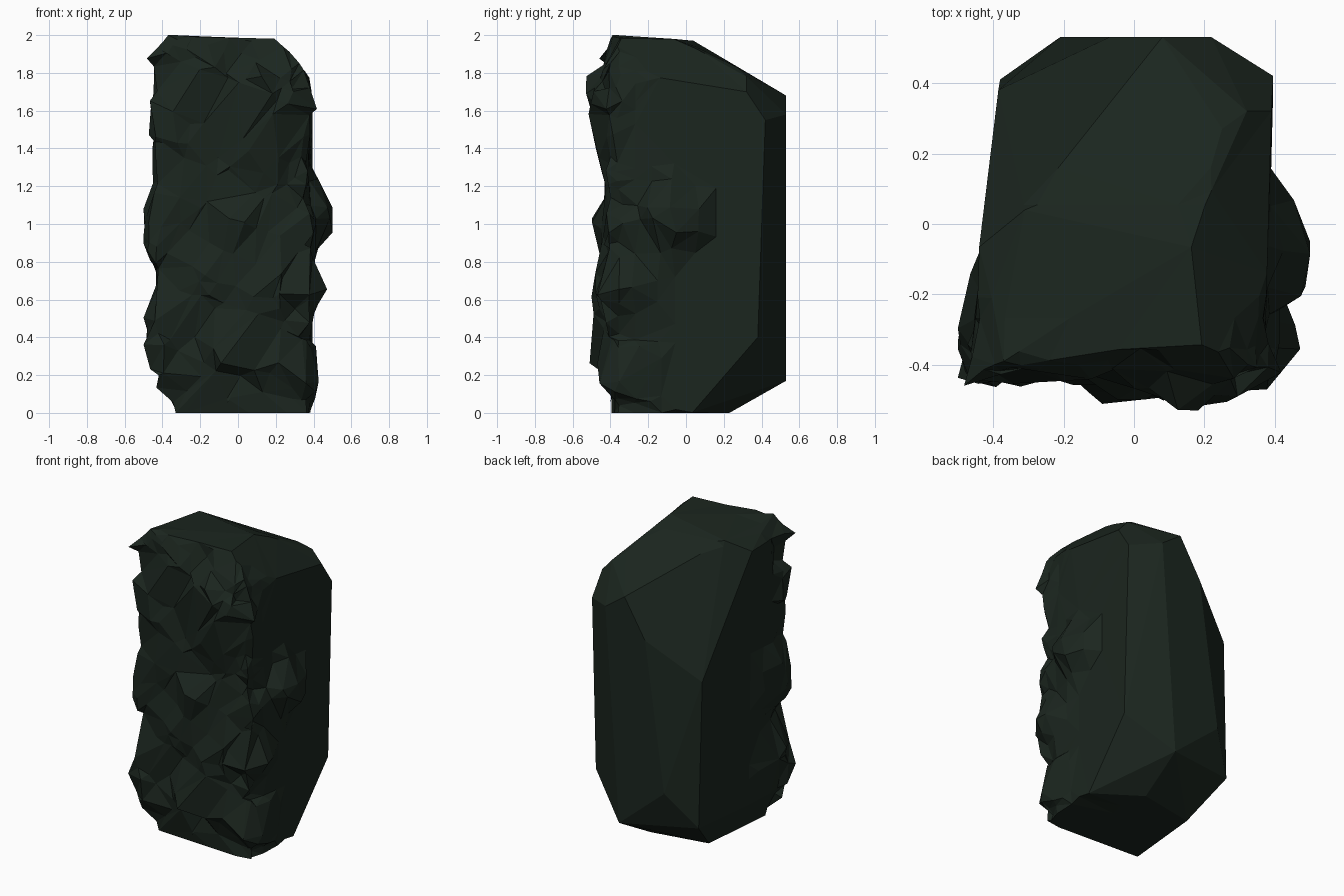
import bpy, bmesh, random
from mathutils import Vector, noise

if "Cube" in bpy.data.objects:
    bpy.data.objects.remove(bpy.data.objects["Cube"])

random.seed(11)

# Broad cleaved planes of the boulder: corner points, hulled
CORNERS = [
    # base
    (-0.33, -0.36, 0), (0.37, -0.40, 0), (0.385, 0.03, 0), (0.10, 0.23, 0), (-0.28, 0.16, 0),
    # lower back edges
    (0.395, 0.38, 0.40), (0.12, 0.53, 0.17), (-0.21, 0.53, 0.45), (-0.38, 0.41, 0.22),
    # upper back edges
    (0.395, 0.42, 1.55), (0.22, 0.53, 1.58), (0.08, 0.53, 1.68), (-0.07, 0.53, 1.43),
    (-0.385, 0.38, 1.18),
    # top
    (0.19, -0.34, 1.98), (0.16, -0.04, 1.98), (0.25, 0.27, 1.83), (0.32, 0.32, 1.78),
    (0.39, 0.32, 1.70), (-0.31, 0.04, 1.97), (-0.44, -0.07, 1.90), (-0.37, -0.39, 2.00),
    # front face
    (-0.45, -0.42, 1.90), (-0.45, -0.42, 0.20), (0.37, -0.42, 1.82), (0.385, -0.43, 0.15),
    (0.20, -0.47, 1.70), (0.22, -0.48, 0.25),
]

# Large knobs on the rough side: centre, radius, height
KNOBS = [
    ((0.39, -0.08, 1.03), 0.22, 0.13), ((0.39, -0.27, 0.64), 0.17, 0.07),
    ((0.39, -0.30, 0.22), 0.20, 0.06), ((-0.45, -0.30, 1.00), 0.25, 0.05),
    ((-0.45, -0.32, 0.40), 0.22, 0.045), ((-0.45, -0.36, 1.60), 0.14, 0.04),
    ((0.00, -0.46, 0.42), 0.25, 0.05), ((0.12, -0.46, 1.58), 0.22, 0.06),
    ((-0.30, -0.44, 1.33), 0.16, 0.05), ((0.05, -0.46, 1.02), 0.22, 0.03),
]


def bump(p):
    """Outward push of a point on the rough side."""
    front = min(1, max(0, (-0.22 - p.y) / 0.14))
    cell = noise.voronoi(Vector((p.x * 3.8, p.y * 3.8, p.z * 5.2)))[0][0]
    push = (0.065 - 0.15 * cell) * front
    for c, r, h in KNOBS:
        d = (p - Vector(c)).length / r
        if d < 1:
            push += h * (1 - d * d)
    return max(push, -0.05)


bm = bmesh.new()
for c in CORNERS:
    bm.verts.new(c)
hull = bmesh.ops.convex_hull(bm, input=bm.verts)
junk = [g for g in hull["geom_interior"] if isinstance(g, bmesh.types.BMVert)]
bmesh.ops.delete(bm, geom=junk, context='VERTS')
bmesh.ops.dissolve_limit(bm, angle_limit=0.03, verts=bm.verts, edges=bm.edges)


def cut(co, no, limit=None):
    """Slice only the faces lying in front of the limit."""
    faces = [f for f in bm.faces if limit is None or f.calc_center_median().y < limit]
    geom = set(faces)
    for f in faces:
        geom.update(f.edges)
        geom.update(f.verts)
    bmesh.ops.bisect_plane(bm, geom=list(geom), dist=1e-4, plane_co=co, plane_no=no)


# Slice the front part into a net of slanted facets
cut((0, 0.16, 1), (0, 1, 0))
for y in (0.05, -0.06, -0.17, -0.27, -0.36):
    cut((0, y, 1), (0, 1, random.uniform(-.05, .05)), 0.16)
for i in range(30):
    z = -0.3 + i * 0.12
    cut((0, 0, z), (0.45, random.uniform(-.3, .3), 1), 0.16)
    cut((0, 0, z - 0.3), (-1.3, random.uniform(-.3, .3), 1), -0.36)
bmesh.ops.remove_doubles(bm, verts=[v for v in bm.verts if v.co.y < 0.1], dist=0.035)

# Push the facets in and out, with irregular corners
bm.normal_update()
moves = {}
for v in bm.verts:
    if v.co.y > 0.14 or v.co.z < 0.01:
        continue
    n = v.normal.copy()
    n.z *= 0.3
    fade = 0.2 if v.co.z > 1.93 else 1
    push = bump(v.co)
    move = n * push * fade
    if fade == 1 and (v.co.y < -0.36 or push > 0.01):
        j = Vector([random.uniform(-1, 1) for _ in range(3)])
        move += (j - n * j.dot(n) * 0.7) * 0.03
    moves[v] = move
for v, m in moves.items():
    v.co += m
    v.co.z = min(2.0, max(0, v.co.z))
    v.co.x = min(0.5, max(-0.5, v.co.x))
    v.co.y = max(-0.53, v.co.y)

rough = [f for f in bm.faces if any(v in moves for v in f.verts)]
bmesh.ops.triangulate(bm, faces=rough)
bmesh.ops.dissolve_limit(bm, angle_limit=0.12, verts=[v for v in bm.verts if v.co.y < 0.17],
                         edges=[e for e in bm.edges if e.verts[0].co.y < 0.17])
bmesh.ops.triangulate(bm, faces=[f for f in bm.faces if len(f.verts) > 4])
bmesh.ops.recalc_face_normals(bm, faces=bm.faces)

mesh = bpy.data.meshes.new("boulder")
bm.to_mesh(mesh)
bm.free()
boulder = bpy.data.objects.new("boulder", mesh)
bpy.context.collection.objects.link(boulder)

# Dark green stone
stone = bpy.data.materials.new("dark_stone")
stone.diffuse_color = (0.011, 0.019, 0.0135, 1)
stone.use_nodes = True
stone.node_tree.nodes["Principled BSDF"].inputs["Base Color"].default_value = stone.diffuse_color
mesh.materials.append(stone)
